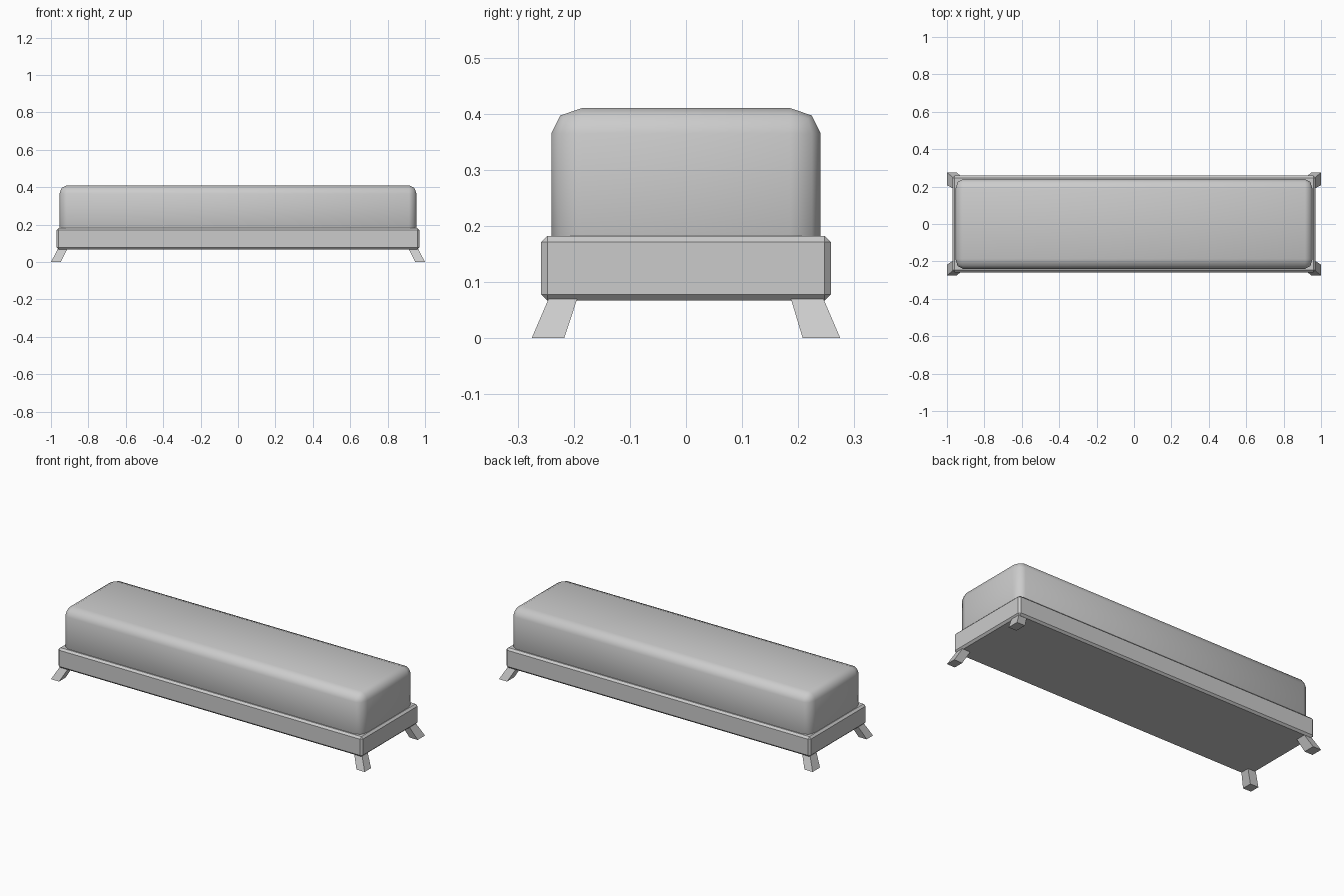
import bpy, bmesh
from mathutils import Vector

if "Cube" in bpy.data.objects:
    bpy.data.objects.remove(bpy.data.objects["Cube"])


def make_object(name, bm):
    bmesh.ops.recalc_face_normals(bm, faces=bm.faces)
    mesh = bpy.data.meshes.new(name)
    bm.to_mesh(mesh)
    bm.free()
    obj = bpy.data.objects.new(name, mesh)
    bpy.context.collection.objects.link(obj)
    return obj


def bevelled_box(name, half_x, half_y, z0, z1, width, segments, stretch=(1, 1, 1)):
    # bevel in a stretched space so the rounding can differ per axis
    bm = bmesh.new()
    bmesh.ops.create_cube(bm, size=2)
    size = Vector((half_x / stretch[0], half_y / stretch[1], (z1 - z0) / 2 / stretch[2]))
    bmesh.ops.scale(bm, vec=size, verts=bm.verts)
    bmesh.ops.bevel(bm, geom=bm.edges[:], offset=width, segments=segments,
                    profile=0.5, affect='EDGES')
    bmesh.ops.scale(bm, vec=stretch, verts=bm.verts)
    bmesh.ops.translate(bm, vec=(0, 0, (z0 + z1) / 2), verts=bm.verts)
    return make_object(name, bm)


def leg(name, sx, sy, inner_bottom, inner_top):
    # splayed square leg given by its foot and top rectangles
    bm = bmesh.new()
    rings = []
    for z, x0, x1, y0, y1 in ((0, 0.948, 1.0, inner_bottom, 0.275),
                              (0.07, 0.912, 0.963, inner_top, 0.245)):
        rings.append([bm.verts.new((sx * x, sy * y, z))
                      for x, y in ((x0, y0), (x1, y0), (x1, y1), (x0, y1))])
    bottom, top = rings
    bm.faces.new(bottom)
    bm.faces.new(top)
    for i in range(4):
        j = (i + 1) % 4
        bm.faces.new((bottom[i], bottom[j], top[j], top[i]))
    return make_object(name, bm)


# Padded seat with soft edges
cushion = bevelled_box("cushion", 0.955, 0.24, 0.13, 0.41, 0.045, 2, (0.9, 1.2, 1.0))
bpy.context.view_layer.objects.active = cushion
cushion.select_set(True)
bpy.ops.object.shade_smooth_by_angle(angle=1.05)

# Base frame with a narrow chamfer
bevelled_box("base_frame", 0.97, 0.258, 0.067, 0.182, 0.011, 1)

# Four splayed legs
for sx, side in ((-1, "left"), (1, "right")):
    leg(f"front_{side}_leg", sx, -1, 0.217, 0.194)
    leg(f"back_{side}_leg", sx, 1, 0.208, 0.187)
